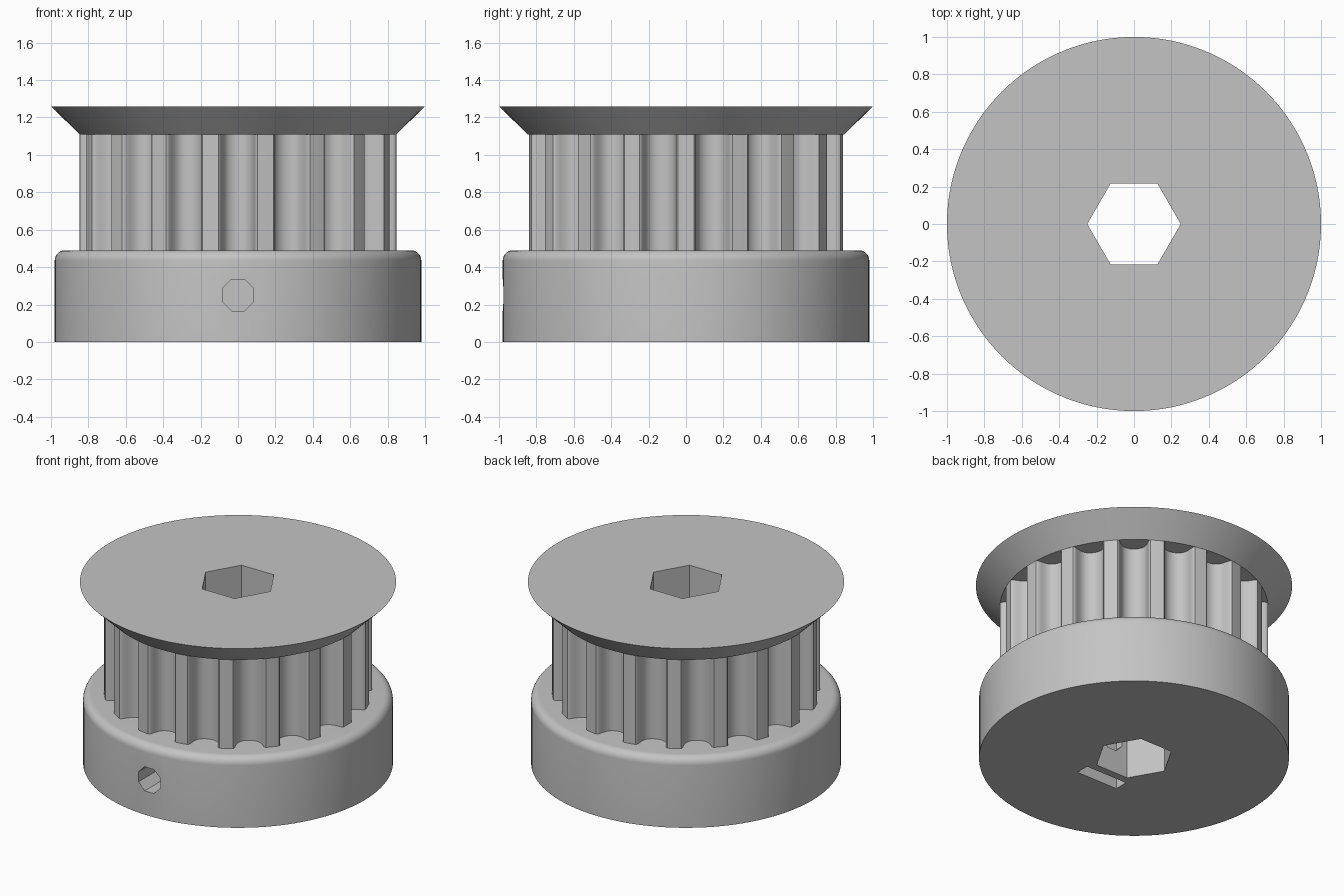
import bpy, bmesh, math
from mathutils import Matrix, Vector

cube = bpy.data.objects.get("Cube")
if cube:
    bpy.data.objects.remove(cube, do_unlink=True)

# Single grey material
grey = bpy.data.materials.new("plain grey")
grey.use_nodes = True
grey.diffuse_color = (0.55, 0.55, 0.55, 1)
grey.node_tree.nodes["Principled BSDF"].inputs["Base Color"].default_value = (0.55, 0.55, 0.55, 1)

TEETH = 18
TOOTH_R = 0.847
BASE_TOP, TEETH_TOP, TOP = 0.49, 1.11, 1.26
SCREW_Z = 0.25


def finish(name, bm):
    bmesh.ops.recalc_face_normals(bm, faces=bm.faces)
    mesh = bpy.data.meshes.new(name)
    bm.to_mesh(mesh)
    bm.free()
    mesh.materials.append(grey)
    obj = bpy.data.objects.new(name, mesh)
    bpy.context.collection.objects.link(obj)
    return obj


def lathe(name, profile, steps=120):
    """Solid of revolution from (radius, height) points, capped at both ends."""
    bm = bmesh.new()
    rings = [[bm.verts.new((r * math.cos(a), r * math.sin(a), z))
              for a in (math.tau * i / steps for i in range(steps))]
             for r, z in profile]
    for low, high in zip(rings, rings[1:]):
        for i in range(steps):
            j = (i + 1) % steps
            bm.faces.new((low[i], low[j], high[j], high[i]))
    bm.faces.new(rings[0])
    bm.faces.new(rings[-1])
    return finish(name, bm)


def prism(name, outline, start, depth, matrix=Matrix()):
    """Extrude a 2D outline along local z."""
    bm = bmesh.new()
    face = bm.faces.new([bm.verts.new((x, y, start)) for x, y in outline])
    out = bmesh.ops.extrude_face_region(bm, geom=[face])
    bmesh.ops.translate(bm, vec=(0, 0, depth),
                        verts=[v for v in out["geom"] if isinstance(v, bmesh.types.BMVert)])
    bmesh.ops.transform(bm, matrix=matrix, verts=bm.verts)
    return finish(name, bm)


def polygon(sides, radius, turn=0):
    return [(radius * math.cos(turn + math.tau * i / sides),
             radius * math.sin(turn + math.tau * i / sides)) for i in range(sides)]


# Base collar with rounded top rim
fillet = 0.055
rim = [(0.98 - fillet + fillet * math.cos(a), BASE_TOP - fillet + fillet * math.sin(a))
       for a in (math.pi / 2 * i / 8 for i in range(9))]
base = lathe("base_collar", [(0.98, 0)] + rim)

# Toothed drum: rounded grooves cut into a circular outline
half = [(0.105, 0.0065), (0.098, 0.011), (0.091, 0.024), (0.086, 0.046), (0.079, 0.070),
        (0.069, 0.090), (0.053, 0.107), (0.028, 0.119)]
groove = [(-t, d) for t, d in half] + [(0, 0.123)] + half[::-1]
outline = []
for k in range(TEETH):
    angle = -math.pi / 2 + math.tau * k / TEETH
    out, side = Vector((math.cos(angle), math.sin(angle))), Vector((-math.sin(angle), math.cos(angle)))
    outline += [out * (TOOTH_R - d) + side * t for t, d in groove]
    crest = angle + math.pi / TEETH
    outline.append(Vector((math.cos(crest), math.sin(crest))) * TOOTH_R)
drum = prism("toothed_drum", outline, BASE_TOP, TEETH_TOP - BASE_TOP)

# Conical belt flange
flange = lathe("top_flange", [(TOOTH_R, TEETH_TOP), (1.0, TOP)])

# Cutters: hexagonal bore, set screw hole, captive nut slot
bore = prism("bore_cutter", polygon(6, 0.25), -0.2, 1.8)
toward_front = Matrix.Translation((0, 0, SCREW_Z)) @ Matrix.Rotation(math.pi / 2, 4, "X")
screw = prism("screw_cutter", polygon(8, 0.091, math.pi / 8), 0.1, 1.1, toward_front)
nut_w, nut_r = 0.16, 0.185
nut = [(-nut_w, -0.4), (nut_w, -0.4), (nut_w, nut_r / 2), (0, nut_r), (-nut_w, nut_r / 2)]
slot = prism("nut_slot_cutter", nut, 0.27, 0.095, toward_front)


def cut(obj, cutters):
    bpy.ops.object.select_all(action="DESELECT")
    bpy.context.view_layer.objects.active = obj
    obj.select_set(True)
    for cutter in cutters:
        mod = obj.modifiers.new(cutter.name, "BOOLEAN")
        mod.operation, mod.solver, mod.object = "DIFFERENCE", "EXACT", cutter
        bpy.ops.object.modifier_apply(modifier=mod.name)
    bpy.ops.object.shade_smooth_by_angle(angle=math.radians(30))


cut(base, [bore, screw, slot])
cut(drum, [bore])
cut(flange, [bore])
for cutter in (bore, screw, slot):
    bpy.data.objects.remove(cutter, do_unlink=True)
